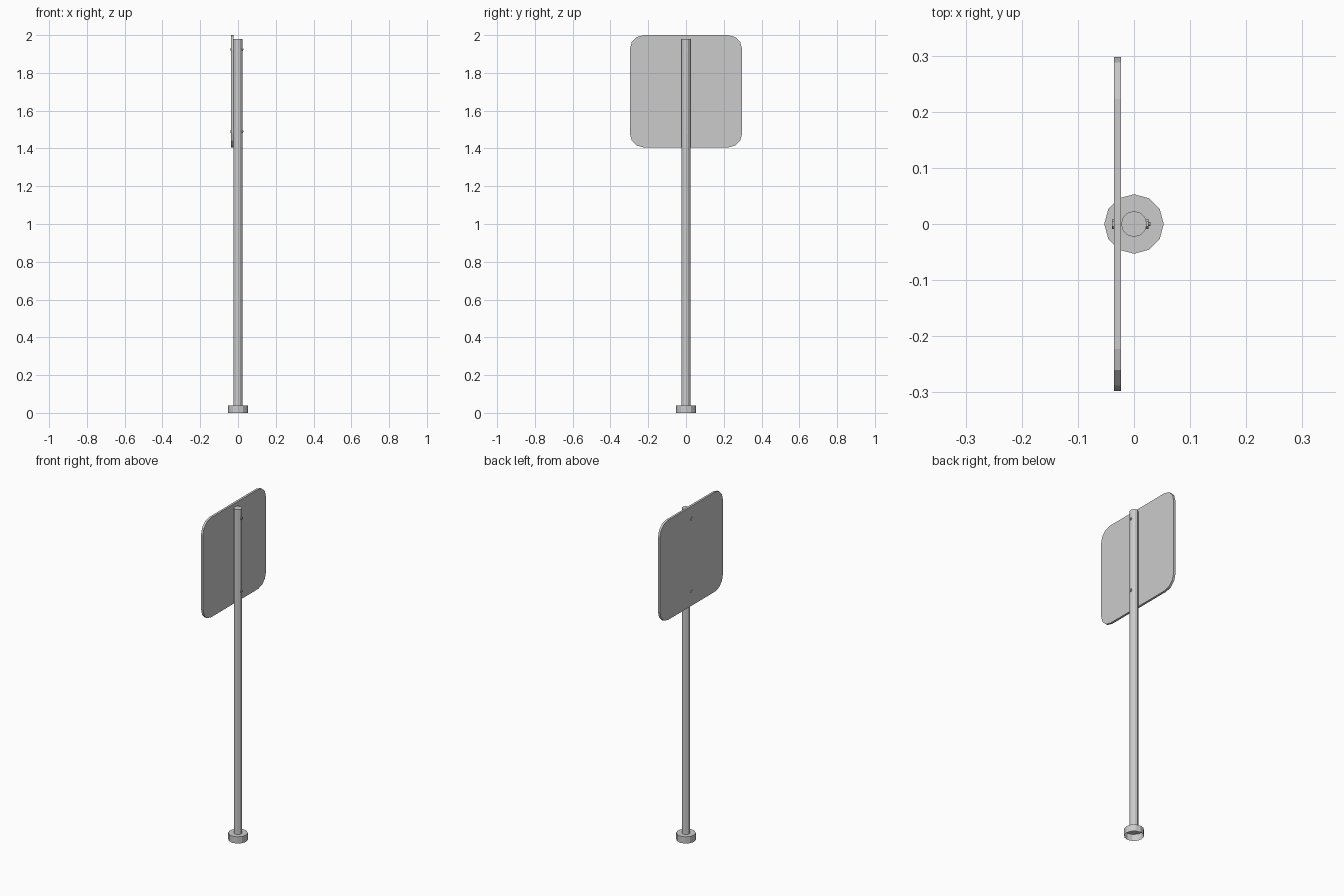
import bpy, bmesh
from math import pi, sin, cos

if "Cube" in bpy.data.objects:
    bpy.data.objects.remove(bpy.data.objects["Cube"])


def cylinder(name, radius, depth, center, axis='Z', sides=12):
    rot = (0, pi / 2, 0) if axis == 'X' else (0, 0, pi / 2)
    bpy.ops.mesh.primitive_cylinder_add(vertices=sides, radius=radius, depth=depth,
                                        location=center, rotation=rot)
    obj = bpy.context.object
    obj.name = name
    return obj


# Pole
cylinder("pole", 0.023, 1.94, (0, 0, 1.01))

# Base collar, open underneath
base = cylinder("base_collar", 0.053, 0.04, (0, 0, 0.02))
bm = bmesh.new()
bm.from_mesh(base.data)
bottom = [f for f in bm.faces if f.normal.z < -0.9]
bmesh.ops.delete(bm, geom=bottom, context='FACES_ONLY')
bm.to_mesh(base.data)
bm.free()

# Sign panel: rounded square extruded along x
half, r, steps = 0.2975, 0.075, 3
zc, x0, x1 = 1.7025, -0.036, -0.023
bm = bmesh.new()
ring = []
for k, (sy, sz) in enumerate([(1, 1), (-1, 1), (-1, -1), (1, -1)]):
    for i in range(steps + 1):
        a = pi / 2 * (k + i / steps)
        ring.append(bm.verts.new((x0, sy * (half - r) + r * cos(a),
                                  zc + sz * (half - r) + r * sin(a))))
face = bm.faces.new(ring)
ext = bmesh.ops.extrude_face_region(bm, geom=[face], use_keep_orig=True)
moved = [v for v in ext["geom"] if isinstance(v, bmesh.types.BMVert)]
bmesh.ops.translate(bm, verts=moved, vec=(x1 - x0, 0, 0))
bmesh.ops.recalc_face_normals(bm, faces=bm.faces)
mesh = bpy.data.meshes.new("sign_panel")
bm.to_mesh(mesh)
bm.free()
bpy.context.collection.objects.link(bpy.data.objects.new("sign_panel", mesh))

# Bolts: head on the sign face, nut and thread end behind the pole
for label, z in (("upper", 1.925), ("lower", 1.49)):
    cylinder(label + "_bolt_head", 0.009, 0.004, (-0.0375, 0, z), 'X', 6)
    cylinder(label + "_nut", 0.009, 0.004, (0.0235, 0, z), 'X', 6)
    cylinder(label + "_bolt_end", 0.004, 0.008, (0.0255, 0, z), 'X', 8)
